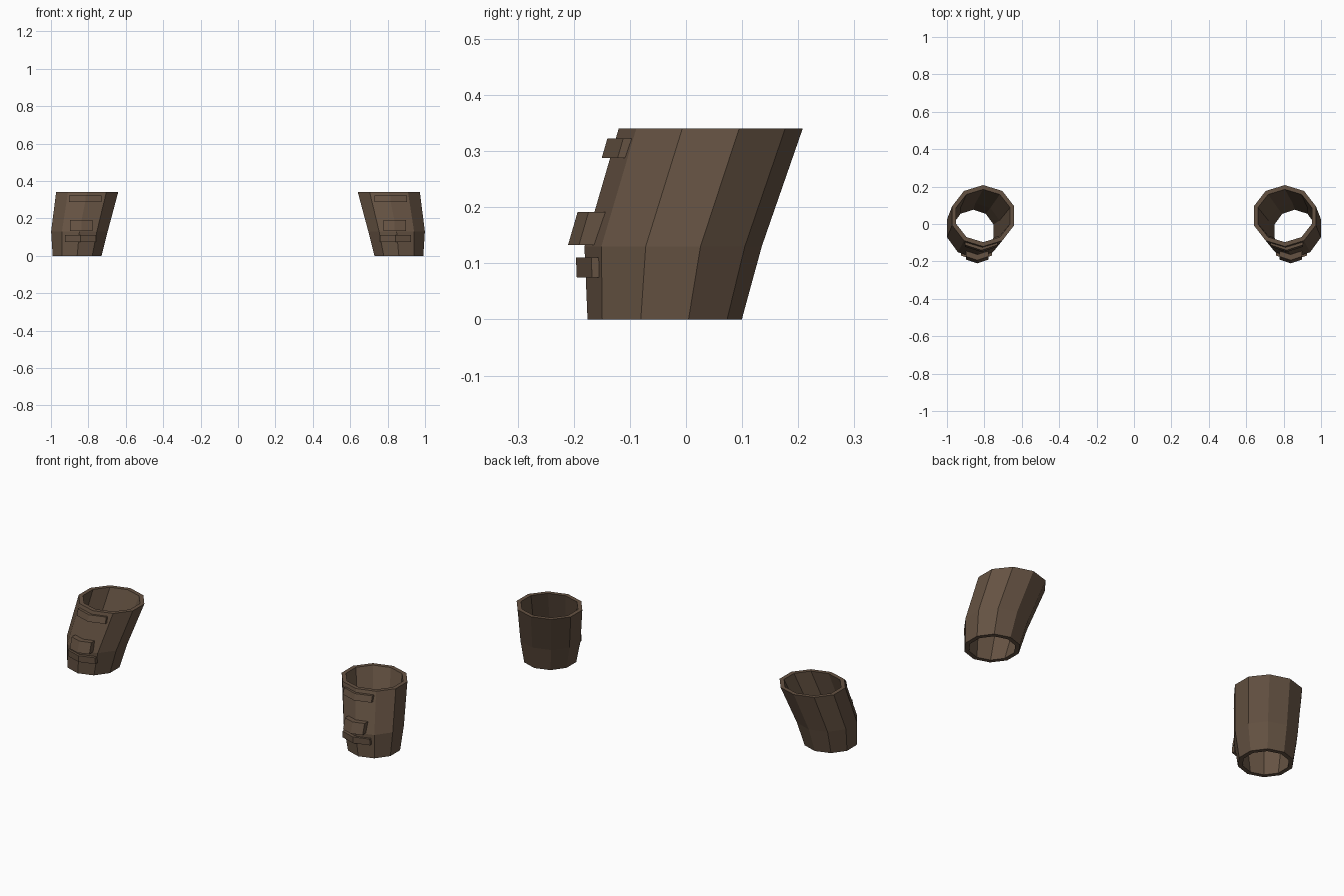
import bpy, bmesh
from math import sin, cos, tau

if "Cube" in bpy.data.objects:
    bpy.data.objects.remove(bpy.data.objects["Cube"])

# Cuff rings: z, centre x, centre y, radius x, radius y
RINGS = [(0.0, 0.860, -0.038, 0.1375, 0.1375),
         (0.13, 0.848, -0.023, 0.159, 0.158),
         (0.34, 0.8065, 0.044, 0.1745, 0.164)]
SIDES, WALL = 10, 0.023

leather = bpy.data.materials.new("brown_leather")
leather.diffuse_color = (0.13, 0.085, 0.055, 1)
leather.use_nodes = True
leather.node_tree.nodes["Principled BSDF"].inputs["Base Color"].default_value = leather.diffuse_color


def finish(name, bm):
    """Turn a bmesh into a flat-shaded object mirrored across x = 0."""
    bmesh.ops.recalc_face_normals(bm, faces=bm.faces)
    me = bpy.data.meshes.new(name)
    bm.to_mesh(me)
    bm.free()
    me.materials.append(leather)
    ob = bpy.data.objects.new(name, me)
    bpy.context.collection.objects.link(ob)
    mod = ob.modifiers.new("Mirror", 'MIRROR')
    mod.use_mirror_merge = False
    return ob


def bridge(bm, loops, closed):
    """Skin a list of equal-length vertex loops with quads."""
    for a, b in zip(loops, loops[1:] + (loops[:1] if closed else [])):
        n = len(a)
        for i in range(n):
            j = (i + 1) % n
            bm.faces.new((a[i], a[j], b[j], b[i]))


def ring(bm, z, cx, cy, rx, ry, inset):
    return [bm.verts.new((cx + (rx - inset) * sin(tau * i / SIDES),
                          cy - (ry - inset) * cos(tau * i / SIDES), z))
            for i in range(SIDES)]


def body_front(z):
    """Y of the cuff's front edge at height z."""
    for a, b in zip(RINGS, RINGS[1:]):
        if z <= b[0]:
            t = (z - a[0]) / (b[0] - a[0])
            return (a[2] - a[4]) * (1 - t) + (b[2] - b[4]) * t


def strap(name, cx, half, z0, z1, thick):
    """Chevron band that follows the two front facets of the cuff."""
    bm = bmesh.new()
    loops = []
    for dx in (-half, 0, half):
        back = abs(dx) * 0.325
        loops.append([bm.verts.new((cx + dx, body_front(z) + back + off, z))
                      for z, off in ((z0, -thick), (z1, -thick), (z1, 0.002), (z0, 0.002))])
    bridge(bm, loops, False)
    bm.faces.new(loops[0])
    bm.faces.new(loops[-1])
    finish(name, bm)


# Hollow cuff: outer wall up, inner wall back down, rims close the loop
bm = bmesh.new()
outer = [ring(bm, *r, 0) for r in RINGS]
inner = [ring(bm, *r, WALL) for r in reversed(RINGS)]
bridge(bm, outer + inner, True)
finish("cuff", bm)

# Front straps and buckle
strap("upper_strap", 0.816, 0.087, 0.288, 0.322, 0.015)
strap("buckle", 0.838, 0.060, 0.133, 0.191, 0.030)
strap("lower_strap", 0.842, 0.084, 0.075, 0.110, 0.016)
